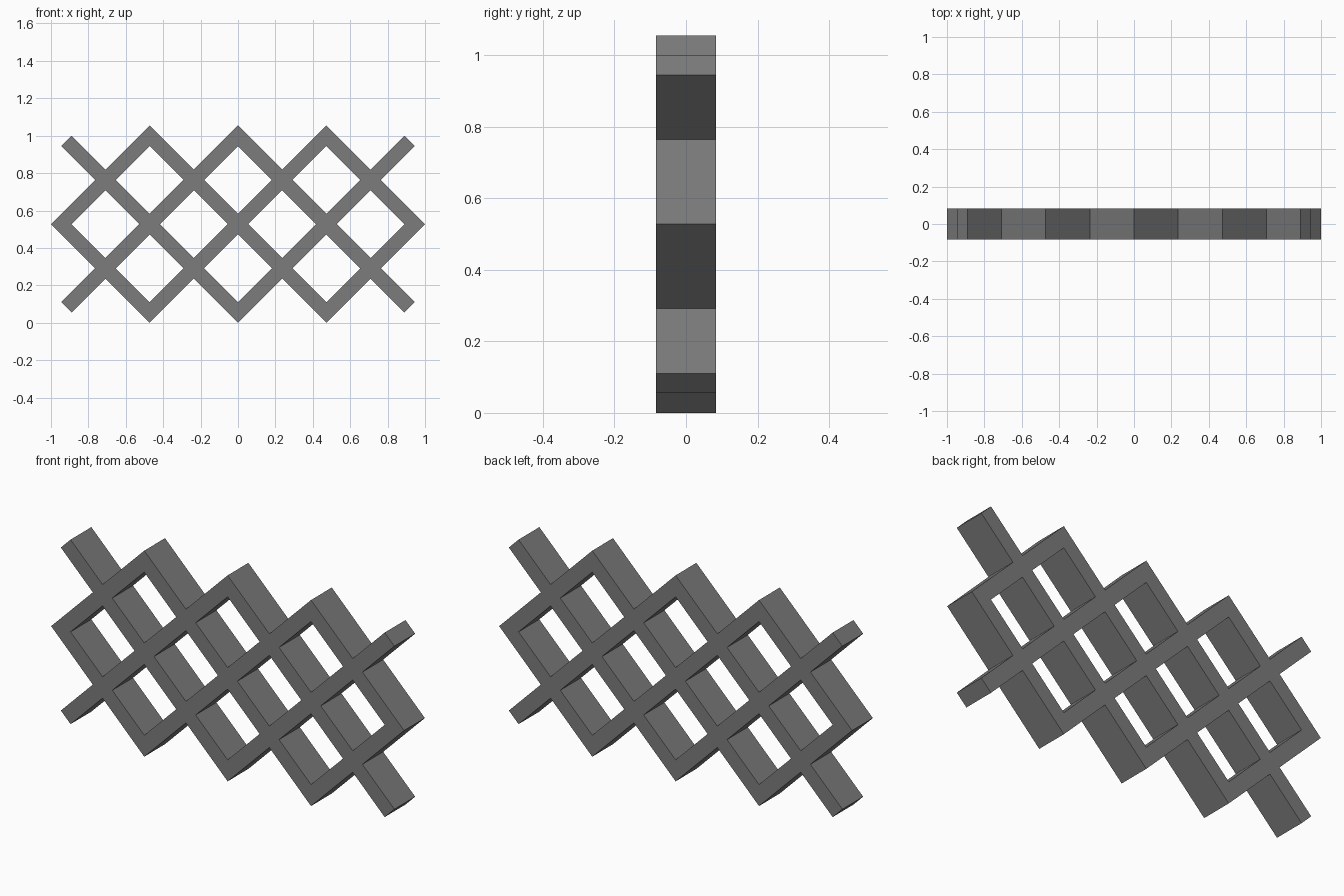
import bpy
import bmesh
from math import pi, sqrt
from mathutils import Matrix, Vector

cube = bpy.data.objects.get("Cube")
if cube:
    bpy.data.objects.remove(cube, do_unlink=True)

STEP = 0.23625            # half the spacing between lattice nodes
CORNER = 0.055            # node centre to outer corner
WIDTH = CORNER * sqrt(2)  # bar thickness in the lattice plane
DEPTH = 0.168

grey = bpy.data.materials.new("grey")
grey.use_nodes = True
colour = (0.2, 0.2, 0.2, 1)
grey.diffuse_color = colour
grey.node_tree.nodes["Principled BSDF"].inputs["Base Color"].default_value = colour

# Rising bars as (start column, start row, end column, end row)
BARS = [(-4, 2, -2, 4), (-4, 0, 0, 4), (-2, 0, 2, 4), (0, 0, 4, 4), (2, 0, 4, 2)]


def node(col, row):
    return Vector((col * STEP, 0, CORNER + row * STEP))


def end_length(col, row):
    """Corner ends reach past the node; free ends stop short of it."""
    free = abs(col) == 4 and row in (0, 4)
    return -WIDTH / 2 if free else WIDTH / 2


def make_bars(name, side):
    """Parallel diagonal bars; side = -1 mirrors them across the centre."""
    bm = bmesh.new()
    for c0, r0, c1, r1 in BARS:
        a, b = node(side * c0, r0), node(side * c1, r1)
        along = (b - a).normalized()
        a -= along * end_length(c0, r0)
        b += along * end_length(c1, r1)
        matrix = (Matrix.Translation((a + b) / 2)
                  @ Matrix.Rotation(-side * pi / 4, 4, "Y")
                  @ Matrix.Diagonal(((b - a).length, DEPTH, WIDTH, 1)))
        bmesh.ops.create_cube(bm, size=1, matrix=matrix)
    mesh = bpy.data.meshes.new(name)
    bm.to_mesh(mesh)
    bm.free()
    mesh.materials.append(grey)
    obj = bpy.data.objects.new(name, mesh)
    bpy.context.collection.objects.link(obj)
    return obj


lattice = make_bars("lattice", 1)
falling = make_bars("falling_bars", -1)

# Fuse both sets of bars into one solid lattice
union = lattice.modifiers.new("union", "BOOLEAN")
union.operation = "UNION"
union.solver = "EXACT"
union.object = falling
bpy.context.view_layer.objects.active = lattice
bpy.ops.object.modifier_apply(modifier=union.name)
bpy.data.objects.remove(falling, do_unlink=True)
